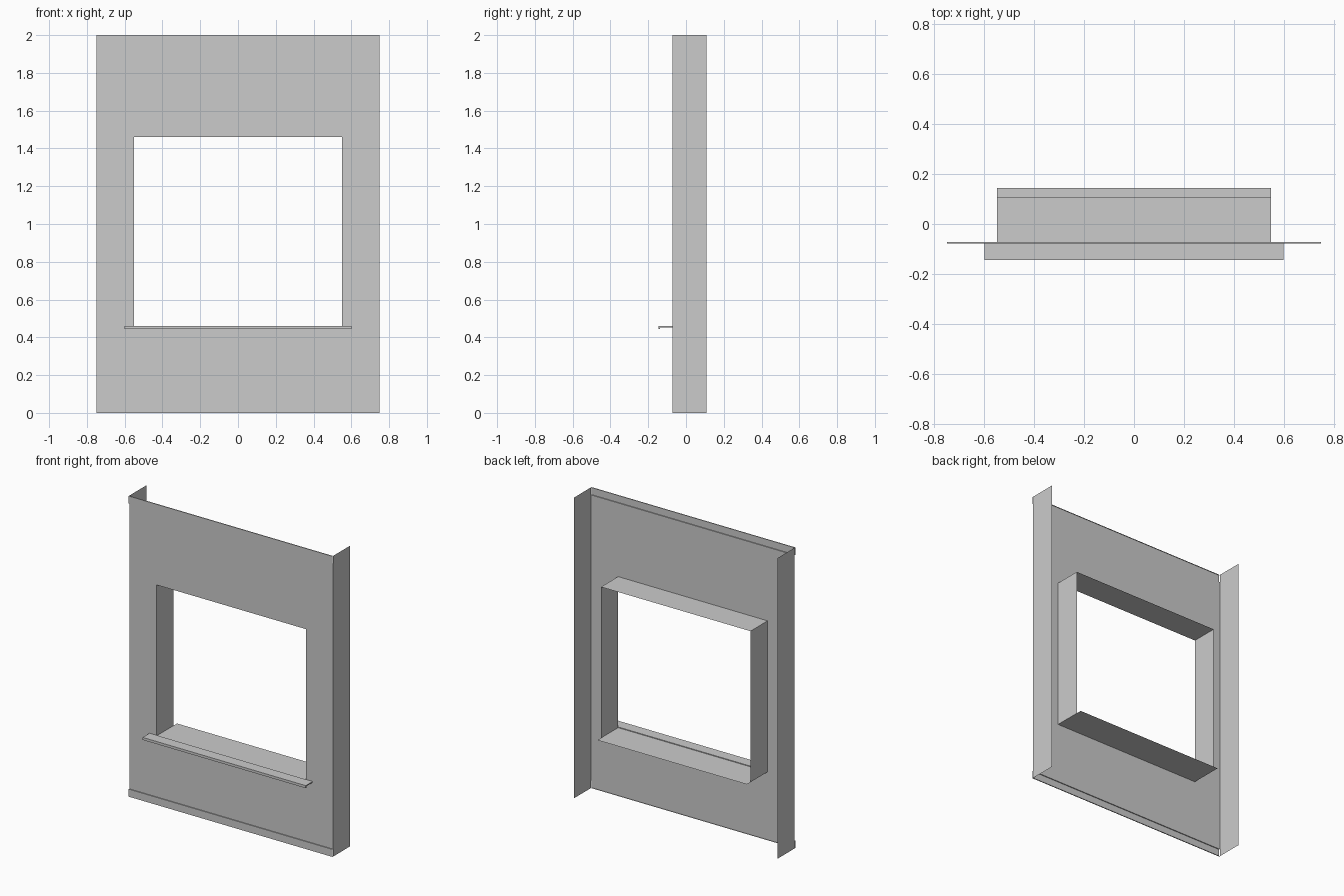
import bpy

if "Cube" in bpy.data.objects:
    bpy.data.objects.remove(bpy.data.objects["Cube"])

W, H = 0.75, 2.0                 # half width and height of the panel
FY, BY = -0.072, 0.108           # sheet plane and back edge of the flanges
OX, Z0, Z1 = 0.55, 0.455, 1.46   # window opening
STRIP, STEP = 0.05, 0.006        # folded edge strips


def mesh_object(name, verts, faces):
    mesh = bpy.data.meshes.new(name)
    mesh.from_pydata(verts, [], faces)
    mesh.update()
    obj = bpy.data.objects.new(name, mesh)
    bpy.context.collection.objects.link(obj)
    return obj


def sheet(name, path, axis, a, b):
    """Sweep an open 2D path along x or z, giving a thin folded sheet."""
    n = len(path)
    place = (lambda p, t: (t, *p)) if axis == "x" else (lambda p, t: (*p, t))
    verts = [place(p, t) for t in (a, b) for p in path]
    faces = [(i, i + 1, n + i + 1, n + i) for i in range(n - 1)]
    return mesh_object(name, verts, faces)


# Front sheet: 3 x 3 grid with the middle cell left open
xs, zs = (-W, -OX, OX, W), (STRIP, Z0, Z1, H - STRIP)
mesh_object("front_sheet",
            [(x, FY, z) for z in zs for x in xs],
            [(r * 4 + c, r * 4 + c + 1, r * 4 + c + 5, r * 4 + c + 4)
             for r in range(3) for c in range(3) if (r, c) != (1, 1)])

# Stepped strips along the bottom and top edges
for name, inner, outer in (("bottom_strip", STRIP, 0), ("top_strip", H - STRIP, H)):
    sheet(name, [(FY, inner), (FY - STEP, inner), (FY - STEP, outer), (FY, outer)],
          "x", -W, W)

# Side flanges and window jambs, both sides
for side, s in (("left", -1), ("right", 1)):
    sheet(side + "_flange", [(s * W, FY), (s * W, BY)], "z", 0, H)
    sheet(side + "_jamb", [(s * OX, FY), (s * OX, BY)], "z", Z0, Z1)

# Head of the opening and the inner sill, which runs past the jambs
sheet("window_head", [(FY, Z1), (BY, Z1)], "x", -OX, OX)
sheet("inner_sill", [(FY, Z0), (0.145, Z0)], "x", -OX, OX)

# Outer sill nosing with a turned-down lip, slightly wider than the opening
profile = [(FY, 0.46), (-0.145, 0.46), (-0.145, 0.443),
           (-0.138, 0.443), (-0.138, 0.453), (FY, 0.453)]
n = len(profile)
mesh_object("sill_nosing", [(x, y, z) for x in (-0.6, 0.6) for y, z in profile],
            [(i, (i + 1) % n, n + (i + 1) % n, n + i) for i in range(n)]
            + [tuple(reversed(range(n))), tuple(range(n, 2 * n))])
